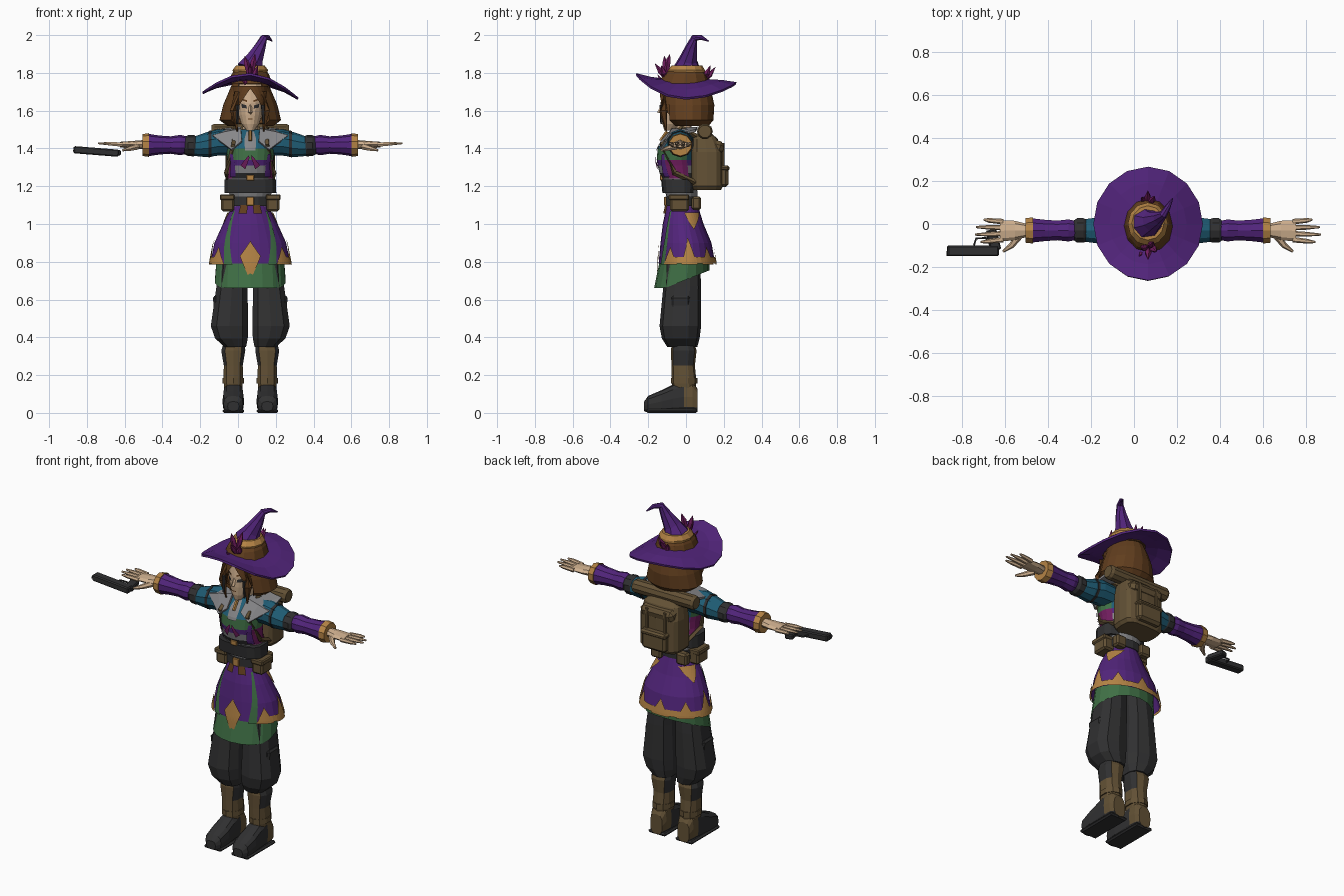
import bpy, bmesh, math
from mathutils import Vector

if "Cube" in bpy.data.objects:
    bpy.data.objects.remove(bpy.data.objects["Cube"])

C = 0.065  # body centre line
PALETTE = {
    "purple": (.085, .018, .2), "magenta": (.16, .012, .11), "brown": (.12, .048, .013),
    "olive": (.125, .083, .036), "charcoal": (.03, .03, .031), "gold": (.46, .23, .06),
    "teal": (.014, .11, .18), "green": (.05, .16, .06), "grey": (.24, .24, .25),
    "skin": (.62, .43, .27)}
NAMES = list(PALETTE)
MATS = []
for key, rgb in PALETTE.items():
    m = bpy.data.materials.new(key)
    m.use_nodes = True
    m.diffuse_color = (*rgb, 1)
    m.node_tree.nodes["Principled BSDF"].inputs["Base Color"].default_value = (*rgb, 1)
    MATS.append(m)


def finish(name, verts, faces, colour, rule=None, solid=0):
    """Make an object; rule(centre, normal) may pick a colour per face."""
    bm = bmesh.new()
    vs = [bm.verts.new(v) for v in verts]
    for f in faces:
        bm.faces.new([vs[i] for i in f])
    bmesh.ops.remove_doubles(bm, verts=bm.verts, dist=1e-5)
    bmesh.ops.recalc_face_normals(bm, faces=bm.faces)
    used = [colour]
    for f in bm.faces:
        c = rule(f.calc_center_median(), f.normal) if rule else colour
        if c not in used:
            used.append(c)
        f.material_index = used.index(c)
    me = bpy.data.meshes.new(name)
    bm.to_mesh(me)
    bm.free()
    for c in used:
        me.materials.append(MATS[NAMES.index(c)])
    ob = bpy.data.objects.new(name, me)
    bpy.context.collection.objects.link(ob)
    if solid:
        mod = ob.modifiers.new("thickness", "SOLIDIFY")
        mod.thickness = solid
    return ob


AXES = {"z": lambda u, v, w: (C + u, v, w), "y": lambda u, v, w: (C + u, w, v),
        "x": lambda u, v, w: (C + w, u, v)}


def point(ring, a, p=2, off=0):
    w, cu, cv, ru, rv = ring
    s, c = math.sin(a), math.cos(a)
    pw = lambda t: math.copysign(abs(t) ** (2 / p), t)
    return cu + (ru + off) * pw(s), cv - (rv + off) * pw(c), w


def loft(name, rings, n, colour, axis="z", p=2, arc=None, caps=True, rule=None, solid=0):
    """Rings are (position, centre u, centre v, radius u, radius v)."""
    a0, a1 = [math.radians(d) for d in (arc or (0, 360))]
    cols = n + 1 if arc else n
    verts = [AXES[axis](*point(r, a0 + (a1 - a0) * i / n, p)) for r in rings for i in range(cols)]
    faces = []
    for j in range(len(rings) - 1):
        for i in range(n):
            k = (i + 1) % cols
            faces.append((j*cols + i, j*cols + k, (j+1)*cols + k, (j+1)*cols + i))
    if caps and not arc:
        faces += [tuple(range(cols)), tuple(range((len(rings)-1)*cols, len(rings)*cols))]
    return finish(name, verts, faces, colour, rule, solid)


def patch(name, rings, corners, colour, off=.006, n=6, p=2):
    """Thin painted panel over a lofted surface; corners are (degrees, height)."""
    def at(a, z):
        lo = [r for r in rings if r[0] <= z] or rings[:1]
        hi = [r for r in rings if r[0] > z] or rings[-1:]
        A, B = lo[-1], hi[0]
        t = 0 if B[0] == A[0] else max(0, (z - A[0]) / (B[0] - A[0]))
        q = [x + (y - x) * t for x, y in zip(A, B)]
        q[0] = z
        return AXES["z"](*point(q, math.radians(a), p, off))
    q = [Vector(c) for c in corners]
    verts = []
    for j in range(n + 1):
        for i in range(n + 1):
            verts.append(at(*q[0].lerp(q[1], i/n).lerp(q[3].lerp(q[2], i/n), j/n)))
    w = n + 1
    faces = [(j*w+i, j*w+i+1, j*w+w+i+1, j*w+w+i) for j in range(n) for i in range(n)]
    return finish(name, verts, faces, colour)


def tube(name, pts, radii, colour, n=8):
    pts = [Vector(q) for q in pts]
    verts, faces, last = [], [], len(pts) - 1
    for j, q in enumerate(pts):
        rot = (pts[min(j+1, last)] - pts[max(j-1, 0)]).to_track_quat("Z", "Y")
        for i in range(n):
            a = math.tau * i / n
            verts.append(q + rot @ Vector((math.cos(a), math.sin(a), 0)) * radii[j])
    for j in range(last):
        faces += [(j*n+i, j*n+(i+1) % n, j*n+n+(i+1) % n, j*n+n+i) for i in range(n)]
    faces += [tuple(range(n)), tuple(range(last*n, last*n+n))]
    return finish(name, verts, faces, colour)


def box(name, centre, size, colour, rot=(0, 0, 0), bevel=.01):
    v = [((i & 1) - .5, (i >> 1 & 1) - .5, (i >> 2) - .5) for i in range(8)]
    v = [[a * b for a, b in zip(q, size)] for q in v]
    f = [(0, 1, 3, 2), (4, 5, 7, 6), (0, 1, 5, 4), (2, 3, 7, 6), (0, 2, 6, 4), (1, 3, 7, 5)]
    ob = finish(name, v, f, colour)
    ob.location, ob.rotation_euler = centre, rot
    mod = ob.modifiers.new("bevel", "BEVEL")
    mod.width, mod.segments = bevel, 1
    return ob


# Head, face and hair
HEAD = [(1.495, 0, -.09, .02, .025), (1.53, 0, -.065, .048, .06), (1.58, 0, -.045, .065, .085),
        (1.64, 0, -.035, .075, .095), (1.74, 0, -.02, .08, .095)]
loft("head", HEAD, 16, "skin")
loft("neck", [(1.44, 0, -.01, .045, .045), (1.56, 0, -.02, .04, .045)], 10, "skin")
tube("nose", [(C, -.122, 1.635), (C, -.142, 1.59), (C, -.125, 1.583)], [.006, .011, .006], "skin", 4)
patch("mouth", HEAD, [(-14, 1.552), (14, 1.552), (10, 1.558), (-10, 1.558)], "brown", .003)
for s in (-1, 1):
    patch("eye", HEAD, [(s*14, 1.612), (s*36, 1.615), (s*38, 1.637), (s*16, 1.628)], "charcoal", .004)
    patch("eyebrow", HEAD, [(s*12, 1.645), (s*40, 1.66), (s*40, 1.668), (s*12, 1.655)], "brown", .005)
    patch("fringe", HEAD, [(s*42, 1.62), (s*75, 1.56), (s*75, 1.73), (s*-6, 1.73)], "brown", .018)
    tube("side_lock", [(C+s*.07, -.11, 1.7), (C+s*.085, -.12, 1.6), (C+s*.07, -.105, 1.49)],
         [.018, .022, .004], "brown", 5)
    tube("hair_tassel", [(C+s*.066, -.13, 1.63), (C+s*.07, -.13, 1.53)], [.01, .006], "charcoal", 5)
loft("hair", [(1.52, 0, .02, .125, .10), (1.55, 0, .015, .165, .13), (1.63, 0, .015, .145, .135),
              (1.7, 0, .01, .115, .125), (1.76, 0, 0, .09, .11)], 14, "brown", arc=(38, 322), solid=.02)

# Pointed hat
brim = loft("hat_brim", [(0, 0, 0, .1, .11), (.5, 0, 0, .175, .19), (1, 0, 0, .25, .265)], 16,
            "purple", caps=False, solid=.012)
for v in brim.data.vertices:
    t, x, y = v.co.z, v.co.x - C, v.co.y
    side = (x / .25) ** 2
    v.co.z = 1.755 + t * (.008 - .09 * y) * (1 - side / max(t, .1) ** 2 * .9) - .083 * side - .06 * x
loft("hat_crown", [(1.745, 0, -.01, .115, .135), (1.79, 0, -.005, .1, .115), (1.82, 0, 0, .08, .085)],
     12, "brown")
loft("hat_cord", [(1.795, 0, 0, .088, .1), (1.815, 0, 0, .094, .1), (1.84, 0, .005, .075, .08)], 12, "gold")
tube("hat_cone", [(C, .005, 1.82), (.085, .012, 1.87), (.118, .03, 1.94), (.137, .045, 1.985),
                  (.158, .08, 1.988), (.18, .12, 1.968)], [.075, .05, .03, .019, .013, .003], "purple")
for x, y, z in [(0, -.165, 1.85), (-.03, -.115, 1.89), (.025, -.085, 1.9), (.04, -.13, 1.84),
                (-.04, -.15, 1.79), (0, .155, 1.83), (-.03, .125, 1.81), (.03, .13, 1.84)]:
    root = -.105 if y < 0 else .095
    tube("hat_feather", [(C, root, 1.77), (C+x*.7, (root+y)/2, z-.04), (C+x, y, z)],
         [.012, .016, .001], "magenta", 5)

# Torso with layered clothing
TORSO = [(1.06, 0, -.02, .095, .08), (1.13, 0, -.02, .1, .08), (1.17, 0, -.025, .115, .085),
         (1.24, 0, -.035, .12, .09), (1.27, 0, -.045, .118, .095), (1.31, 0, -.05, .118, .1),
         (1.34, 0, -.055, .122, .1), (1.4, 0, -.05, .13, .1), (1.45, 0, -.035, .13, .085),
         (1.5, 0, -.015, .06, .05)]


def clothing(c, n):
    if abs(c.x - C) > .085 and 1.24 < c.z < 1.35:
        return "magenta"
    if c.z < 1.3:
        return "charcoal" if 1.24 < c.z < 1.27 else "grey"
    return "purple" if c.z < 1.34 else "green" if c.z < 1.4 and c.y < 0 else "teal"


loft("torso", TORSO, 20, "grey", rule=clothing)
patch("shirt_front", TORSO, [(-12, 1.39), (12, 1.39), (14, 1.49), (-14, 1.49)], "grey")
tube("collar_brooch", [(C, -.1, 1.49), (C, -.135, 1.44)], [.01, .01], "gold", 6)
for s in (-1, 1):
    patch("bow_ribbon", TORSO, [(s*2, 1.35), (s*12, 1.29), (s*24, 1.31), (s*3, 1.365)], "magenta", .009)
    patch("bodice_lapel", TORSO, [(s*38, 1.25), (s*60, 1.25), (s*55, 1.37), (s*45, 1.37)], "purple")
loft("corset_belt", [(1.165, 0, -.04, .14, .085), (1.235, 0, -.042, .138, .09)], 14, "charcoal", p=3)
loft("hip_belt", [(1.095, 0, -.02, .115, .088), (1.145, 0, -.02, .112, .088)], 16, "charcoal")
box("corset_buckle", (C, -.13, 1.245), (.04, .015, .03), "gold", bevel=.003)
box("hip_buckle", (C, -.11, 1.12), (.04, .015, .045), "gold", bevel=.003)

# Skirt with painted panels
SKIRT = [(.79, 0, .005, .212, .15), (.9, 0, 0, .19, .135), (1, 0, -.015, .145, .108),
         (1.1, 0, -.02, .092, .082)]
loft("overskirt", SKIRT, 24, "purple", caps=False)
under = loft("underskirt", [(.66, 0, -.022, .19, .147), (.9, 0, 0, .175, .12)], 18, "green", caps=False)
for v in under.data.vertices:
    if v.co.z < .7:
        v.co.z += max(0, .045 + .4 * v.co.y)
patch("front_gold_point", SKIRT, [(-15, .83), (0, .7), (15, .83), (0, .91)], "gold", .008)
patch("back_hem", SKIRT, [(60, .79), (300, .79), (300, .825), (60, .825)], "gold", n=24)
for a in (180, 55, 95, 137, -55, -95, -137):
    peak = .93 if abs(a) == 95 else .88
    patch("gold_hem_point", SKIRT, [(a-16, .785), (a+16, .785), (a, peak), (a, peak)], "gold", .008)
for s in (-1, 1):
    patch("green_slit", SKIRT, [(s*26, .785), (s*40, .785), (s*52, 1.07), (s*46, 1.07)], "green", .005)
    patch("hip_gold_flap", SKIRT, [(s*95, 1.06), (s*150, 1.06), (s*140, 1.03), (s*115, .97)], "gold", .008)
    patch("belt_tab", SKIRT, [(s*8, 1.055), (s*30, 1.055), (s*30, 1.1), (s*8, 1.1)], "brown", .01)
    box("hip_pouch", (C+s*.12, -.035, 1.11), (.07, .1, .085), "olive")
    box("pouch_flap", (C+s*.122, -.038, 1.142), (.078, .108, .03), "olive", bevel=.006)
    box("rear_pouch", (C+s*.085, .055, 1.11), (.07, .05, .07), "olive")

# Legs, boots and feet
for s in (-1, 1):
    loft("trouser_leg", [(.35, s*.08, -.02, .06, .08), (.395, s*.1, -.028, .09, .1),
                         (.46, s*.11, -.03, .103, .11), (.67, s*.097, -.02, .085, .1),
                         (.88, s*.08, -.02, .075, .09)], 10, "charcoal", p=2.6)
    box("thigh_pocket", (C+s*.18, -.03, .56), (.025, .1, .12), "charcoal", (0, s*.12, 0))
    loft("boot_shaft", [(.12, s*.09, -.01, .048, .06), (.17, s*.09, -.01, .054, .065),
                        (.25, s*.09, -.015, .052, .062), (.33, s*.09, -.012, .066, .068),
                        (.365, s*.085, -.015, .06, .06)], 10, "olive", p=2.6,
         rule=lambda c, n: "charcoal" if abs(n.x) > .75 and c.z > .25 else "olive")
    loft("boot_cuff", [(.155, s*.09, -.01, .06, .07), (.185, s*.09, -.01, .06, .07)], 10, "olive")
    loft("boot_foot", [(-.222, s*.09, .035, .03, .025), (-.2, s*.09, .045, .052, .045),
                       (-.13, s*.09, .06, .058, .06), (-.07, s*.09, .075, .055, .075),
                       (-.01, s*.09, .085, .053, .085), (.035, s*.09, .085, .05, .085),
                       (.062, s*.09, .065, .04, .06)], 12, "charcoal", axis="y", p=3,
         rule=lambda c, n: "olive" if c.y > -.02 and c.z > .03 else "charcoal")
    box("boot_sole", (C+s*.09, -.075, .01), (.115, .27, .02), "charcoal", bevel=.008)

# Arms, cuffs and hands
for s in (-1, 1):
    arm = lambda name, rings, colour, n=10, **k: loft(
        name, [(s*d, -.03, z, ry, rz) for d, z, ry, rz in rings], n, colour, axis="x", **k)
    arm("upper_sleeve", [(.08, 1.43, .07, .065), (.17, 1.432, .072, .07), (.23, 1.42, .064, .066),
                         (.295, 1.412, .055, .052)], "teal")
    arm("sleeve_strap", [(.205, 1.425, .07, .071), (.22, 1.423, .07, .07)], "charcoal")
    arm("elbow_band", [(.28, 1.415, .05, .045), (.3, 1.415, .06, .057), (.33, 1.415, .06, .055),
                       (.35, 1.415, .045, .045)], "charcoal")
    arm("forearm_sleeve", [(.335, 1.418, .046, .045), (.37, 1.418, .054, .054), (.42, 1.418, .048, .046),
                           (.48, 1.418, .052, .05), (.545, 1.418, .06, .06)], "purple")
    arm("gold_cuff", [(.535, 1.418, .064, .063), (.57, 1.418, .06, .058)], "gold")
    loft("palm", [(s*.56, -.03, 1.42, .03, .025), (s*.62, -.03, 1.42, .045, .02),
                  (s*.69, -.032, 1.42, .05, .015)], 8, "skin", axis="x")
    for i in range(4):
        y, tip = -.073 + i * .028, (.78, .805, .8, .765)[i]
        tube("finger", [(C+s*.675, y, 1.42), (C+s*.74, y*1.15+.004, 1.425), (C+s*tip, y*1.25+.007, 1.427)],
             [.013, .011, .005], "skin", 6)
    tube("thumb", [(C+s*.6, -.055, 1.41), (C+s*.635, -.1, 1.4), (C+s*.675, -.128, 1.39)],
         [.018, .014, .006], "skin", 6)
    # Shoulder cape panel
    finish("cape_panel", [(C+s*.05, -.075, 1.505), (C+s*.13, -.085, 1.49), (C+s*.2, -.085, 1.47),
                          (C+s*.1, -.14, 1.395), (C+s*.045, -.135, 1.44), (C+s*.19, .05, 1.5),
                          (C+s*.05, .06, 1.515)],
           [(0, 1, 3, 4), (1, 2, 3), (0, 6, 5, 1), (1, 5, 2)], "grey", solid=.012)
    tube("pack_strap", [(C+s*.085, .06, 1.46), (C+s*.085, -.02, 1.51), (C+s*.09, -.13, 1.42),
                        (C+s*.125, -.06, 1.27), (C+s*.11, .05, 1.22)], [.014]*5, "olive", 4)

# Backpack and bedroll
loft("backpack", [(1.18, 0, .11, .115, .075), (1.2, 0, .11, .13, .085), (1.38, 0, .11, .13, .083),
                  (1.45, 0, .1, .115, .068), (1.48, 0, .09, .09, .045)], 16, "olive", p=4)
box("pack_pocket", (C, .2, 1.25), (.16, .05, .11), "olive", bevel=.015)
box("pocket_flap", (C, .203, 1.295), (.17, .055, .03), "olive")
box("pack_lid", (C, .15, 1.41), (.22, .1, .07), "olive", (-.25, 0, 0), .02)
for s in (-1, 1):
    box("pack_buckle_strap", (C+s*.06, .197, 1.36), (.02, .012, .14), "olive", bevel=.003)
tube("bedroll", [(C-.205, .1, 1.49), (C-.19, .1, 1.49), (C+.19, .1, 1.49), (C+.205, .1, 1.49)],
     [.034, .042, .042, .034], "olive", 10)

# Pistol held beside the right hand
box("pistol_slide", (-.75, -.125, 1.384), (.24, .05, .038), "charcoal", (0, .08, 0), .006)
tube("pistol_muzzle", [(-.85, -.138, 1.393), (-.872, -.138, 1.395)], [.012, .012], "charcoal")
box("pistol_grip", (-.655, -.075, 1.378), (.05, .1, .03), "charcoal", (0, .08, .25), .006)
tube("trigger_guard", [(-.745, -.1, 1.383), (-.735, -.068, 1.383), (-.69, -.065, 1.38),
                       (-.67, -.09, 1.38)], [.005]*4, "charcoal", 5)
